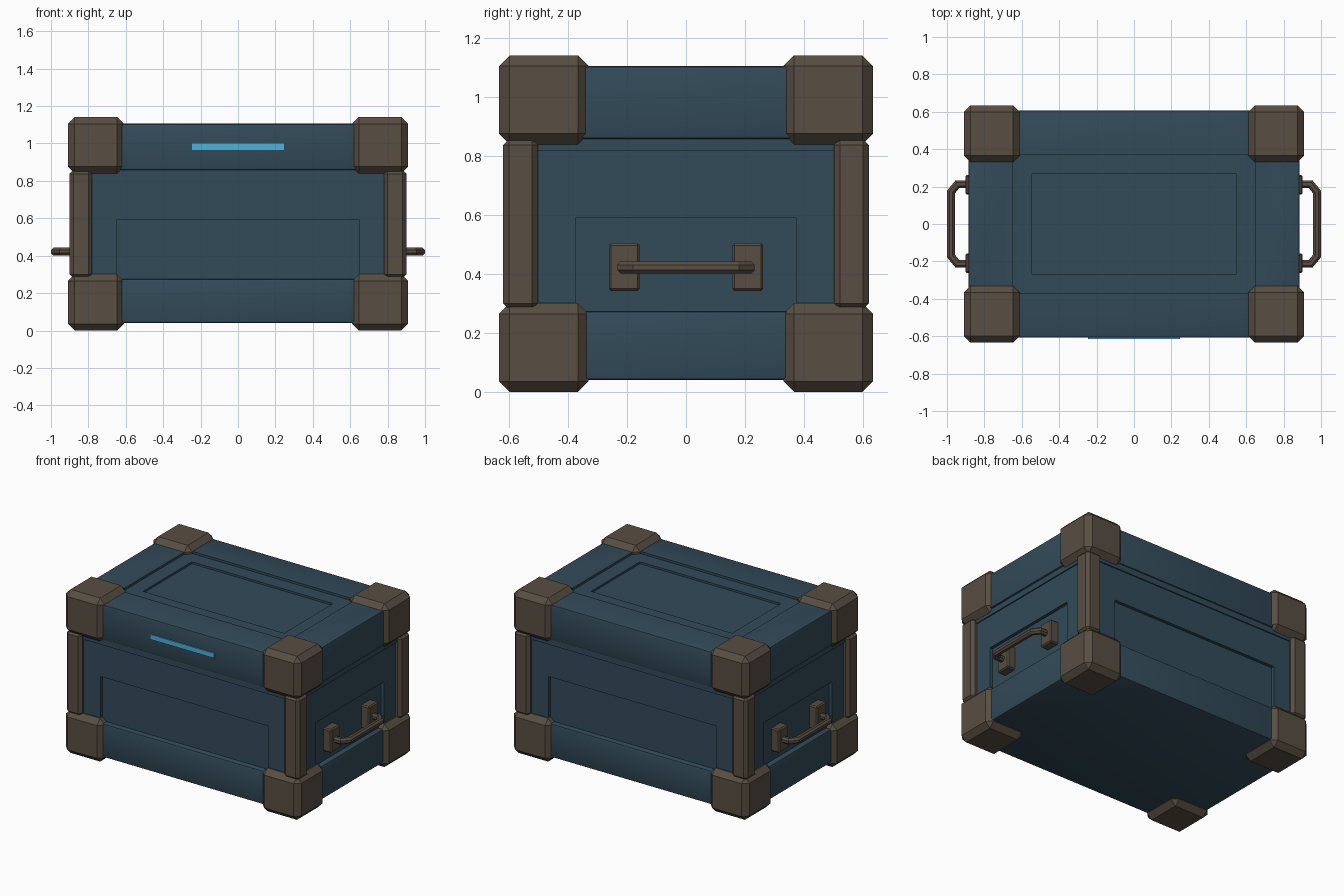
import bpy, bmesh, math
from mathutils import Vector, Matrix

if "Cube" in bpy.data.objects:
    bpy.data.objects.remove(bpy.data.objects["Cube"])

def mat(name, rgb):
    m = bpy.data.materials.new(name)
    m.diffuse_color = (*rgb, 1)
    m.use_nodes = True
    m.node_tree.nodes["Principled BSDF"].inputs["Base Color"].default_value = m.diffuse_color
    return m

BLUE = mat("slate blue panels", (0.032, 0.069, 0.100))
BROWN = mat("brown metal", (0.098, 0.076, 0.055))
CYAN = mat("cyan light", (0.075, 0.44, 0.70))

def add(name, bm, material):
    me = bpy.data.meshes.new(name)
    bmesh.ops.recalc_face_normals(bm, faces=bm.faces)
    bm.to_mesh(me)
    bm.free()
    ob = bpy.data.objects.new(name, me)
    bpy.context.collection.objects.link(ob)
    me.materials.append(material)
    return ob

def box(name, lo, hi, material, bevel=0.0, segs=1):
    lo, hi = Vector(lo), Vector(hi)
    bm = bmesh.new()
    bmesh.ops.create_cube(bm, size=1)
    for v in bm.verts:
        v.co = Vector([(lo[i] + hi[i]) / 2 + v.co[i] * abs(hi[i] - lo[i]) for i in range(3)])
    if bevel:
        bmesh.ops.bevel(bm, geom=bm.edges[:], offset=bevel, segments=segs,
                        profile=0.5, affect='EDGES')
    return add(name, bm, material)

def slab(name, x, y, z0, z1, bevel=0.0):
    return box(name, (-x, -y, z0), (x, y, z1), BLUE, bevel, 2)

def carve(ob, cuts):
    # cut recesses, bake the result and remove the cutters
    cutters = [box("cutter", lo, hi, BLUE) for lo, hi in cuts]
    for c in cutters:
        c.hide_render = True
        m = ob.modifiers.new("recess", 'BOOLEAN')
        m.object, m.operation, m.solver = c, 'DIFFERENCE', 'EXACT'
    dg = bpy.context.evaluated_depsgraph_get()
    baked = bpy.data.meshes.new_from_object(ob.evaluated_get(dg))
    ob.modifiers.clear()
    ob.data = baked
    for c in cutters:
        bpy.data.objects.remove(c)

# main body with a sunken panel on every side
BX, BY, D = 0.865, 0.59, 0.022
body = slab("body", BX, BY, 0.06, 0.87)
cuts = []
for s in (-1, 1):
    cuts.append(((-0.65, s * (BY - D), 0.2), (0.65, s * (BY + 0.1), 0.59)))
    cuts.append(((s * (BX - D), -0.375, 0.2), (s * (BX + 0.1), 0.375, 0.59)))
carve(body, cuts)

# lower band and thin rim under the lid
slab("base_band", 0.882, 0.607, 0.04, 0.275, 0.012)
slab("body_rim", 0.873, 0.598, 0.818, 0.88)

# lid with a stepped recess in the top
lid = slab("lid", 0.885, 0.607, 0.858, 1.106, 0.012)
carve(lid, [((-0.648, -0.372, 1.09), (0.648, 0.372, 1.2)),
            ((-0.545, -0.27, 1.076), (0.545, 0.27, 1.2))])

# light strip on the lid front
box("light_strip", (-0.247, -0.615, 0.966), (0.247, -0.6065, 1.0), CYAN)

# corner guards and posts
for sx in (-1, 1):
    for sy in (-1, 1):
        tag = ("left" if sx < 0 else "right") + ("_front" if sy < 0 else "_back")
        for lvl, z in (("lower", 0.0), ("upper", 0.84)):
            box(f"{lvl}_corner_{tag}", (sx * 0.61, sy * 0.33, z),
                (sx * 0.91, sy * 0.634, z + 0.301), BROWN, 0.036)
        box(f"post_{tag}", (sx * 0.78, sy * 0.502, 0.28),
            (sx * 0.90, sy * 0.62, 0.858), BROWN, 0.02)

# side handles: two mounting plates and a bent eight-sided bar
def bar(name, path, r, sides=8):
    bm = bmesh.new()
    rings = []
    for i, p in enumerate(path):
        d0 = (p - path[i - 1]).normalized() if i else None
        d1 = (path[i + 1] - p).normalized() if i < len(path) - 1 else None
        t = ((d0 or d1) + (d1 or d0)).normalized()
        side = Vector((0, 0, 1)).cross(t)
        k = 1 / t.dot(d0 or d1)          # mitre width
        rings.append([bm.verts.new(p + side * (math.cos(a) * r * k) + Vector((0, 0, math.sin(a) * r)))
                      for a in [(j + 0.5) * math.tau / sides for j in range(sides)]])
    for a, b in zip(rings, rings[1:]):
        for j in range(sides):
            n = (j + 1) % sides
            bm.faces.new((a[j], a[n], b[n], b[j]))
    bm.faces.new(rings[0])
    bm.faces.new(rings[-1])
    return add(name, bm, BROWN)

for s, side in ((-1, "left"), (1, "right")):
    for sy in (-1, 1):
        box(f"handle_plate_{side}_{'front' if sy < 0 else 'back'}",
            (s * 0.835, sy * 0.157, 0.342), (s * 0.902, sy * 0.262, 0.505), BROWN, 0.008)
    pts = [(0.88, -0.212), (0.945, -0.212), (0.978, -0.172),
           (0.978, 0.172), (0.945, 0.212), (0.88, 0.212)]
    bar(f"handle_{side}", [Vector((s * x, y, 0.422)) for x, y in pts], 0.0225)

# smooth the softened lid and band edges, keep hard edges crisp
for n in ("lid", "base_band"):
    bpy.ops.object.select_all(action='DESELECT')
    ob = bpy.data.objects[n]
    ob.select_set(True)
    bpy.context.view_layer.objects.active = ob
    bpy.ops.object.shade_smooth_by_angle(angle=math.radians(40))
